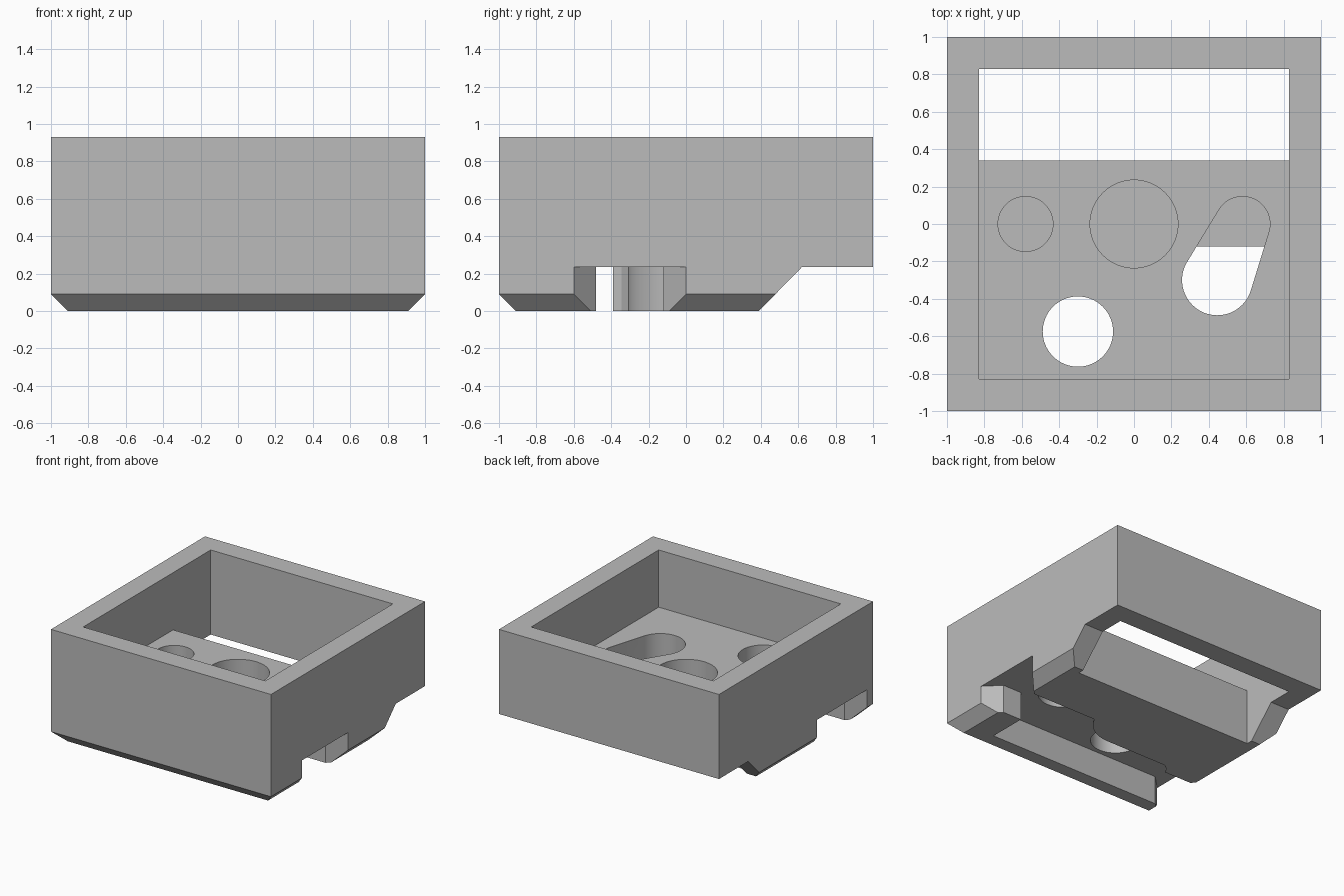
import bpy
import bmesh
from math import cos, sin, tau
from mathutils import Vector

if "Cube" in bpy.data.objects:
    bpy.data.objects.remove(bpy.data.objects["Cube"], do_unlink=True)

TOP, FLOOR, STEP, POCKET, CHAMFER = 0.93, 0.46, 0.235, 0.2, 0.09

grey = bpy.data.materials.new("light grey plastic")
grey.use_nodes = True
grey.diffuse_color = (0.5, 0.5, 0.5, 1)
grey.node_tree.nodes["Principled BSDF"].inputs["Base Color"].default_value = grey.diffuse_color


def make_object(name, bm):
    bmesh.ops.recalc_face_normals(bm, faces=bm.faces)
    mesh = bpy.data.meshes.new(name)
    bm.to_mesh(mesh)
    bm.free()
    obj = bpy.data.objects.new(name, mesh)
    mesh.materials.append(grey)
    bpy.context.collection.objects.link(obj)
    return obj


def extrude_outline(points, offset):
    bm = bmesh.new()
    face = bm.faces.new([bm.verts.new(p) for p in points])
    new = bmesh.ops.extrude_face_region(bm, geom=[face])["geom"]
    verts = [g for g in new if isinstance(g, bmesh.types.BMVert)]
    bmesh.ops.translate(bm, verts=verts, vec=offset)
    return bm


def prism(name, outline, z0, z1):
    return make_object(name, extrude_outline([(x, y, z0) for x, y in outline], (0, 0, z1 - z0)))


def rectangle(x, y0, y1):
    return [(-x, y0), (x, y0), (x, y1), (-x, y1)]


def round_hole(name, *circles, sides=64):
    # One circle gives a cylinder, two give a teardrop
    bm = bmesh.new()
    for cx, cy, r in circles:
        for i in range(sides):
            a = tau * i / sides
            for z in (POCKET, FLOOR + 0.1):
                bm.verts.new((cx + r * cos(a), cy + r * sin(a), z))
    hull = bmesh.ops.convex_hull(bm, input=bm.verts)
    bmesh.ops.delete(bm, geom=hull["geom_interior"], context='VERTS')
    bmesh.ops.dissolve_limit(bm, angle_limit=0.01, verts=bm.verts, edges=bm.edges)
    return make_object(name, bm)


# Housing: side profile with front chamfer and raised back, run across the width
profile = [(-1, CHAMFER), (CHAMFER - 1, 0), (0.39, 0), (0.62, STEP), (1, STEP), (1, TOP), (-1, TOP)]
bm = extrude_outline([(-1, y, z) for y, z in profile], (2, 0, 0))

# Chamfers along both lower side edges
for side in (-1, 1):
    cut = bmesh.ops.bisect_plane(bm, geom=bm.verts[:] + bm.edges[:] + bm.faces[:],
                                 plane_co=Vector((side, 0, CHAMFER)),
                                 plane_no=Vector((side, 0, -1)), clear_outer=True)
    rim = [g for g in cut["geom_cut"] if isinstance(g, bmesh.types.BMEdge)]
    bmesh.ops.holes_fill(bm, edges=rim, sides=0)
housing = make_object("housing", bm)

# Stepped underside channel with flared ends and a rounded wall around the centre
arc = [(0.31 * sin(a), -0.31 * cos(a)) for a in [i * 1.17 / 12 for i in range(13)]]
channel = [(1.1, -0.7), (0.88, -0.48), (0.71, -0.48), (0.71, -0.8), (-0.88, -0.8), (-1.1, -1.02),
           (-1.1, -0.17), (-0.88, -0.39), (-0.63, -0.39), (-0.61, -0.345), (-0.56, -0.31)]
channel += arc + [(0.88, -0.12), (1.1, 0.1)]

cutters = [
    prism("top_recess", rectangle(0.828, -0.828, 0.828), FLOOR, TOP + 0.1),
    prism("back_window", rectangle(0.828, 0.34, 0.828), -0.1, FLOOR + 0.1),
    prism("underside_channel", channel, -0.1, STEP),
    round_hole("centre_hole", (0, 0, 0.235)),
    round_hole("side_hole", (-0.58, 0, 0.147)),
    round_hole("front_hole", (-0.3, -0.575, 0.188)),
    round_hole("teardrop_hole", (0.58, 0, 0.147), (0.445, -0.3, 0.188)),
]

# Cut the openings and drop the cutters
bpy.ops.object.select_all(action='DESELECT')
bpy.context.view_layer.objects.active = housing
housing.select_set(True)
for cutter in cutters:
    mod = housing.modifiers.new(cutter.name, 'BOOLEAN')
    mod.operation = 'DIFFERENCE'
    mod.solver = 'EXACT'
    mod.object = cutter
    bpy.ops.object.modifier_apply(modifier=mod.name)
    bpy.data.objects.remove(cutter, do_unlink=True)

bpy.ops.object.shade_smooth_by_angle(angle=0.45)
